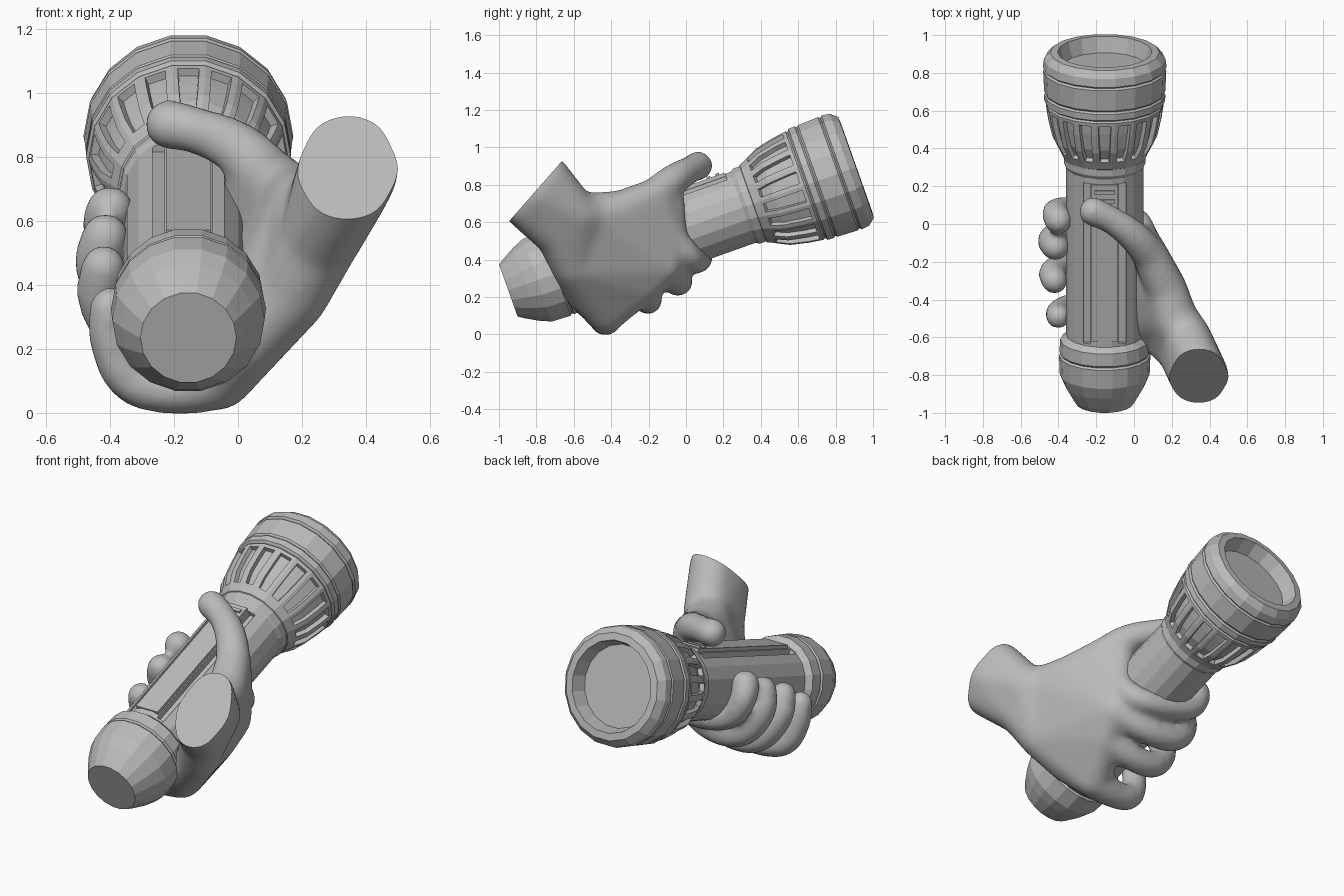
import bpy, bmesh, math
from mathutils import Matrix, Vector

if "Cube" in bpy.data.objects:
    bpy.data.objects.remove(bpy.data.objects["Cube"], do_unlink=True)

grey = bpy.data.materials.new("plain_grey")
grey.use_nodes = True
grey.diffuse_color = (0.5, 0.5, 0.5, 1)
grey.node_tree.nodes["Principled BSDF"].inputs["Base Color"].default_value = (0.5, 0.5, 0.5, 1)

# Torch frame: local z runs along the barrel, local -y is its upper side
TILT = math.radians(19.5)
TORCH = Matrix.Translation((-0.155, -0.95, 0.235)) @ Matrix.Rotation(TILT - math.pi / 2, 4, 'X')
SIDES = 18


def make_object(name, bm, matrix=Matrix()):
    bmesh.ops.recalc_face_normals(bm, faces=bm.faces)
    mesh = bpy.data.meshes.new(name)
    bm.to_mesh(mesh)
    bm.free()
    mesh.materials.append(grey)
    obj = bpy.data.objects.new(name, mesh)
    obj.matrix_world = matrix
    bpy.context.collection.objects.link(obj)
    return obj


def bake(obj):
    """Replace the mesh by its modified version."""
    bpy.context.view_layer.update()
    graph = bpy.context.evaluated_depsgraph_get()
    mesh = bpy.data.meshes.new_from_object(obj.evaluated_get(graph))
    obj.modifiers.clear()
    obj.data = mesh


def lathe(profile, slots=()):
    """Spin (radius, height) pairs; the named bands get a sunken slot on every side."""
    bm = bmesh.new()
    rings = []
    for r, h in profile:
        rings.append([bm.verts.new((r * math.cos(a), r * math.sin(a), h))
                      for a in (2 * math.pi * i / SIDES for i in range(SIDES))])
    columns = [[] for _ in range(SIDES)]
    for k, (low, high) in enumerate(zip(rings, rings[1:])):
        for i in range(SIDES):
            j = (i + 1) % SIDES
            face = bm.faces.new((low[i], low[j], high[j], high[i]))
            if k in slots:
                columns[i].append(face)
    bm.faces.new(rings[0][::-1])
    bm.faces.new(rings[-1])
    bm.normal_update()
    for column in columns:
        if column:
            bmesh.ops.inset_region(bm, faces=column, thickness=0.02, use_even_offset=True)
            bmesh.ops.inset_region(bm, faces=column, thickness=0.003, depth=-0.025,
                                   use_even_offset=True)
    return bm


def add_box(bm, x, y, z):
    """Box given by its (low, high) range on each axis."""
    mid = Vector([(a + b) / 2 for a, b in (x, y, z)])
    size = [b - a for a, b in (x, y, z)]
    bmesh.ops.create_cube(bm, size=1, matrix=Matrix.Translation(mid) @ Matrix.Diagonal((*size, 1)))


# Barrel with its long grooves
barrel = make_object("barrel", lathe([(0.204, 0.3), (0.204, 1.33), (0.216, 1.35),
                                      (0.216, 1.4), (0.2, 1.42)]), TORCH)
bm = bmesh.new()
for side in (-1, 1):
    add_box(bm, sorted((side * 0.075, side * 0.112)), (-0.3, -0.155), (0.4, 1.3))
grooves = make_object("groove_cutter", bm, TORCH)
grooves.hide_render = True
cut = barrel.modifiers.new("grooves", 'BOOLEAN')
cut.object = grooves
cut.operation = 'DIFFERENCE'
bake(barrel)
bpy.data.objects.remove(grooves, do_unlink=True)

# Top strip and switch
bm = bmesh.new()
add_box(bm, (-0.07, 0.07), (-0.208, -0.15), (0.42, 1.3))
make_object("top_strip", bm, TORCH)
bm = bmesh.new()
add_box(bm, (-0.055, 0.055), (-0.218, -0.2), (1.2, 1.22))
add_box(bm, (-0.055, 0.055), (-0.218, -0.2), (1.25, 1.27))
make_object("switch", bm, TORCH)

# End cap
make_object("end_cap", lathe([(0.15, 0), (0.17, 0.03), (0.21, 0.1), (0.238, 0.165), (0.242, 0.27),
                              (0.232, 0.28), (0.24, 0.29), (0.236, 0.36), (0.2, 0.39)]), TORCH)

# Flared head with ribs, rim bands and recessed lens
head = [(0.2, 1.38), (0.222, 1.39), (0.236, 1.42), (0.277, 1.5), (0.3, 1.6), (0.312, 1.68),
        (0.305, 1.69), (0.32, 1.7), (0.321, 1.735), (0.312, 1.745), (0.321, 1.755),
        (0.326, 1.87), (0.316, 1.88), (0.328, 1.89), (0.322, 1.935), (0.29, 1.972),
        (0.25, 1.975), (0.225, 1.89)]
make_object("lamp_head", lathe(head, slots=(2, 3, 4)), TORCH)

# Hand: blobs (x, y, z, radius) wrapped by hulls, then fused and smoothed
wrist_end = [(0.347, -0.745, 0.84, 0.125), (0.347, -0.81, 0.765, 0.158), (0.347, -0.87, 0.7, 0.125)]
wrist_waist = [(0.28, -0.6, 0.645, 0.13), (0.25, -0.68, 0.53, 0.125)]
heel = [(0.215, -0.5, 0.635, 0.125), (0.17, -0.61, 0.37, 0.115)]
heel_edge = (0.03, -0.54, 0.22, 0.105)
thumb_root = (0.175, -0.35, 0.66, 0.11)
thumb_joint = (0.09, -0.17, 0.74, 0.095)
web = (0.025, -0.075, 0.72, 0.07)
index = (0.05, -0.075, 0.52, 0.08)
middle = (0.055, -0.11, 0.37, 0.09)
ring = (0.02, -0.23, 0.26, 0.095)
little = (-0.06, -0.43, 0.115, 0.108)

groups = [
    wrist_end + wrist_waist,
    wrist_waist + heel,
    heel + [heel_edge, little, ring, middle, index, thumb_root],
    [thumb_root, thumb_joint, web, index, middle],
]
digits = [
    [thumb_joint, (0.0, -0.06, 0.835, 0.085), (-0.13, 0.03, 0.885, 0.072), (-0.215, 0.065, 0.902, 0.08)],
    [index, (0.02, 0.03, 0.4, 0.07), (-0.14, 0.07, 0.39, 0.07), (-0.35, 0.08, 0.44, 0.07),
     (-0.425, 0.065, 0.57, 0.073), (-0.4, 0.02, 0.635, 0.078)],
    [middle, (-0.12, -0.045, 0.28, 0.08), (-0.34, -0.04, 0.29, 0.08),
     (-0.445, -0.08, 0.45, 0.08), (-0.415, -0.12, 0.55, 0.077)],
    [ring, (-0.15, -0.2, 0.18, 0.077), (-0.33, -0.21, 0.19, 0.077),
     (-0.44, -0.25, 0.35, 0.076), (-0.42, -0.3, 0.455, 0.073)],
    [little, (-0.19, -0.43, 0.068, 0.08), (-0.345, -0.44, 0.09, 0.075),
     (-0.405, -0.47, 0.24, 0.07), (-0.4, -0.49, 0.33, 0.067)],
]


def round_corners(path):
    """Cut the corners of a path, keeping its ends."""
    points = [Vector(p) for p in path]
    result = [points[0]]
    for a, b in zip(points, points[1:]):
        result += [a.lerp(b, 0.25), a.lerp(b, 0.75)]
    return result + [points[-1]]


for path in digits:
    path = round_corners(round_corners(path))
    groups += list(zip(path, path[1:]))

bm = bmesh.new()
for group in groups:
    hull = bmesh.new()
    for x, y, z, r in group:
        bmesh.ops.create_icosphere(hull, subdivisions=3, radius=r,
                                   matrix=Matrix.Translation((x, y, z)))
    bmesh.ops.delete(hull, geom=hull.edges[:], context='EDGES_FACES')
    bmesh.ops.convex_hull(hull, input=hull.verts[:])
    bmesh.ops.delete(hull, geom=[v for v in hull.verts if not v.link_faces], context='VERTS')
    bmesh.ops.recalc_face_normals(hull, faces=hull.faces)
    piece = bpy.data.meshes.new("hull")
    hull.to_mesh(piece)
    hull.free()
    bm.from_mesh(piece)
    bpy.data.meshes.remove(piece)
hand = make_object("hand", bm)
fuse = hand.modifiers.new("fuse", 'REMESH')
fuse.mode = 'VOXEL'
fuse.voxel_size = 0.014
soften = hand.modifiers.new("soften", 'SMOOTH')
soften.factor = 0.5
soften.iterations = 28
bake(hand)

# Flat cut through the wrist
bm = bmesh.new()
bm.from_mesh(hand.data)
bmesh.ops.bisect_plane(bm, geom=bm.verts[:] + bm.edges[:] + bm.faces[:],
                       plane_co=(0.345, -0.81, 0.76), plane_no=(0, -0.75, 0.66), clear_outer=True)
bmesh.ops.holes_fill(bm, edges=[e for e in bm.edges if e.is_boundary], sides=0)
bm.to_mesh(hand.data)
bm.free()
bpy.ops.object.select_all(action='DESELECT')
hand.select_set(True)
bpy.context.view_layer.objects.active = hand
bpy.ops.object.shade_smooth_by_angle(angle=math.radians(40))
